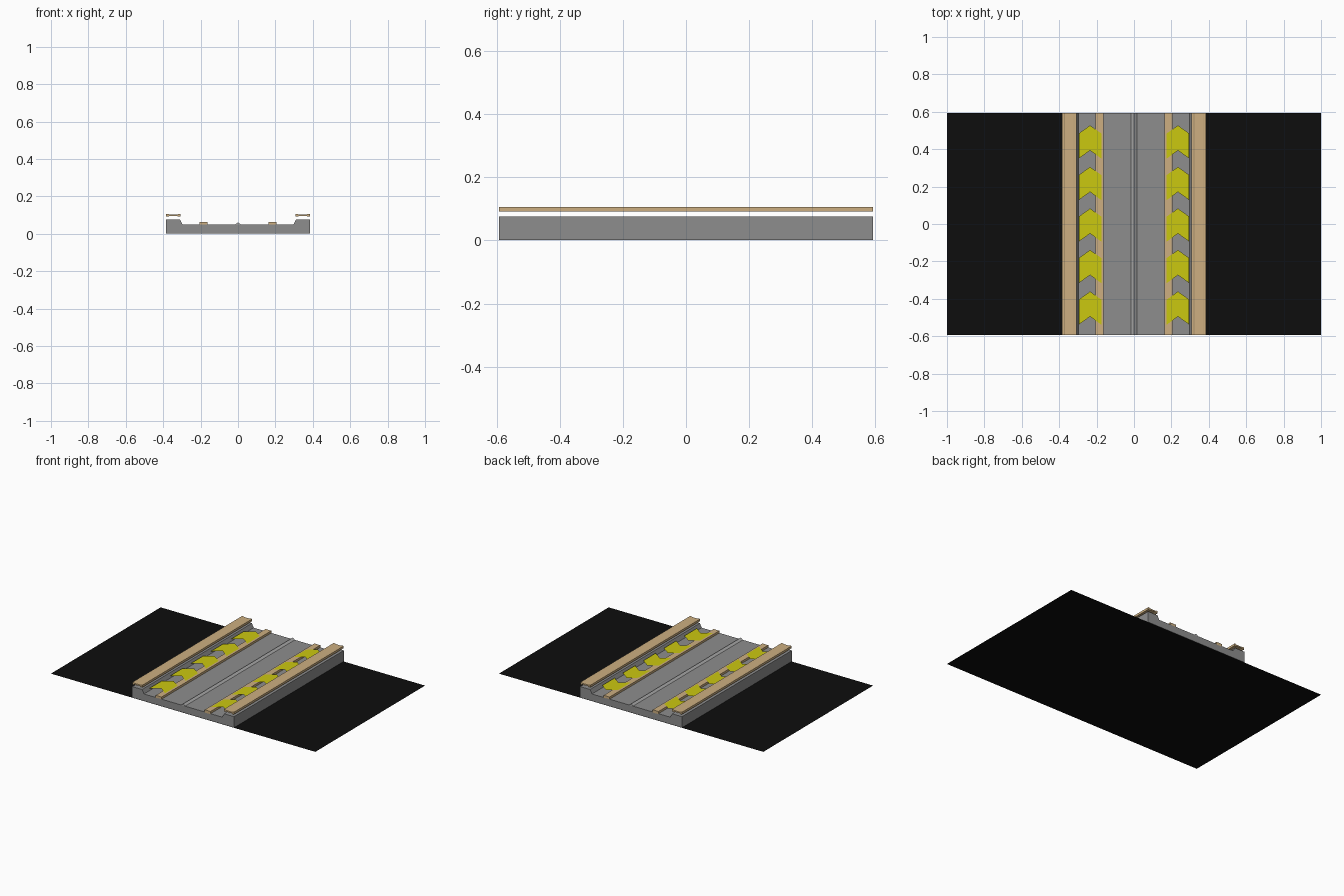
import bpy

HALF = 0.593  # half length of the track

if "Cube" in bpy.data.objects:
    bpy.data.objects.remove(bpy.data.objects["Cube"], do_unlink=True)


def material(name, r, g, b):
    m = bpy.data.materials.new(name)
    m.use_nodes = True
    m.diffuse_color = (r, g, b, 1)
    m.node_tree.nodes["Principled BSDF"].inputs["Base Color"].default_value = (r, g, b, 1)
    return m


grey = material("concrete grey", 0.27, 0.27, 0.27)
pale = material("pale grey", 0.42, 0.42, 0.42)
tan = material("tan", 0.61, 0.43, 0.22)
yellow = material("yellow", 0.6, 0.58, 0.005)
black = material("black", 0.004, 0.004, 0.004)


def make(name, verts, faces, mat):
    mesh = bpy.data.meshes.new(name)
    mesh.from_pydata(verts, [], faces)
    mesh.materials.append(mat)
    ob = bpy.data.objects.new(name, mesh)
    bpy.context.collection.objects.link(ob)
    return ob


def extrude(name, profile, mat):
    """Sweep an (x, z) profile, counter-clockwise from the front, along y."""
    n = len(profile)
    verts = [(x, y, z) for y in (-HALF, HALF) for x, z in profile]
    faces = [tuple(range(n)), tuple(reversed(range(n, 2 * n)))]
    faces += [(i, i + n, (i + 1) % n + n, (i + 1) % n) for i in range(n)]
    return make(name, verts, faces, mat)


def box(x0, x1, z0, z1):
    return [(x0, z0), (x1, z0), (x1, z1), (x0, z1)]


# Flat ground sheet
make("ground_sheet", [(-1, -HALF, 0), (1, -HALF, 0), (1, HALF, 0), (-1, HALF, 0)],
     [(0, 1, 2, 3)], black)

# Trough-shaped roadbed with raised shoulders
right_half = [(0.385, 0.001), (0.385, 0.076), (0.31, 0.076), (0.296, 0.049)]
extrude("roadbed", right_half + [(-x, z) for x, z in reversed(right_half)], grey)

# Low centre ridge
extrude("centre_ridge", [(-0.016, 0.048), (0.016, 0.048), (0, 0.061)], pale)

for side, label in ((-1, "right"), (1, "left")):
    # Inner curb
    a, b = sorted((side * 0.163, side * 0.207))
    extrude(label + "_curb", box(a, b, 0.045, 0.064), tan)

    # Floating guard rail, thicker along both edges
    half = [(0.038, 0.091), (0.038, 0.106), (0.027, 0.106), (0.022, 0.103)]
    centre = side * 0.346
    ring = [(0.022, 0.094), (0.027, 0.091)] + half
    ring += [(-x, z) for x, z in reversed(ring)]
    extrude(label + "_guard_rail", [(centre + x, z) for x, z in ring], tan)

    # Row of painted arrow plates pointing to the back
    for i in range(5):
        tip = 0.527 - 0.222 * i
        c = side * 0.235
        outline = [(-0.06, -0.177), (0, -0.134), (0.06, -0.177),
                   (0.06, -0.043), (0, 0), (-0.06, -0.043)]
        verts = [(c + x, tip + y, 0.066) for x, y in outline]
        make(f"{label}_arrow_{i + 1}", verts, [(0, 1, 4, 5), (1, 2, 3, 4)], yellow)
